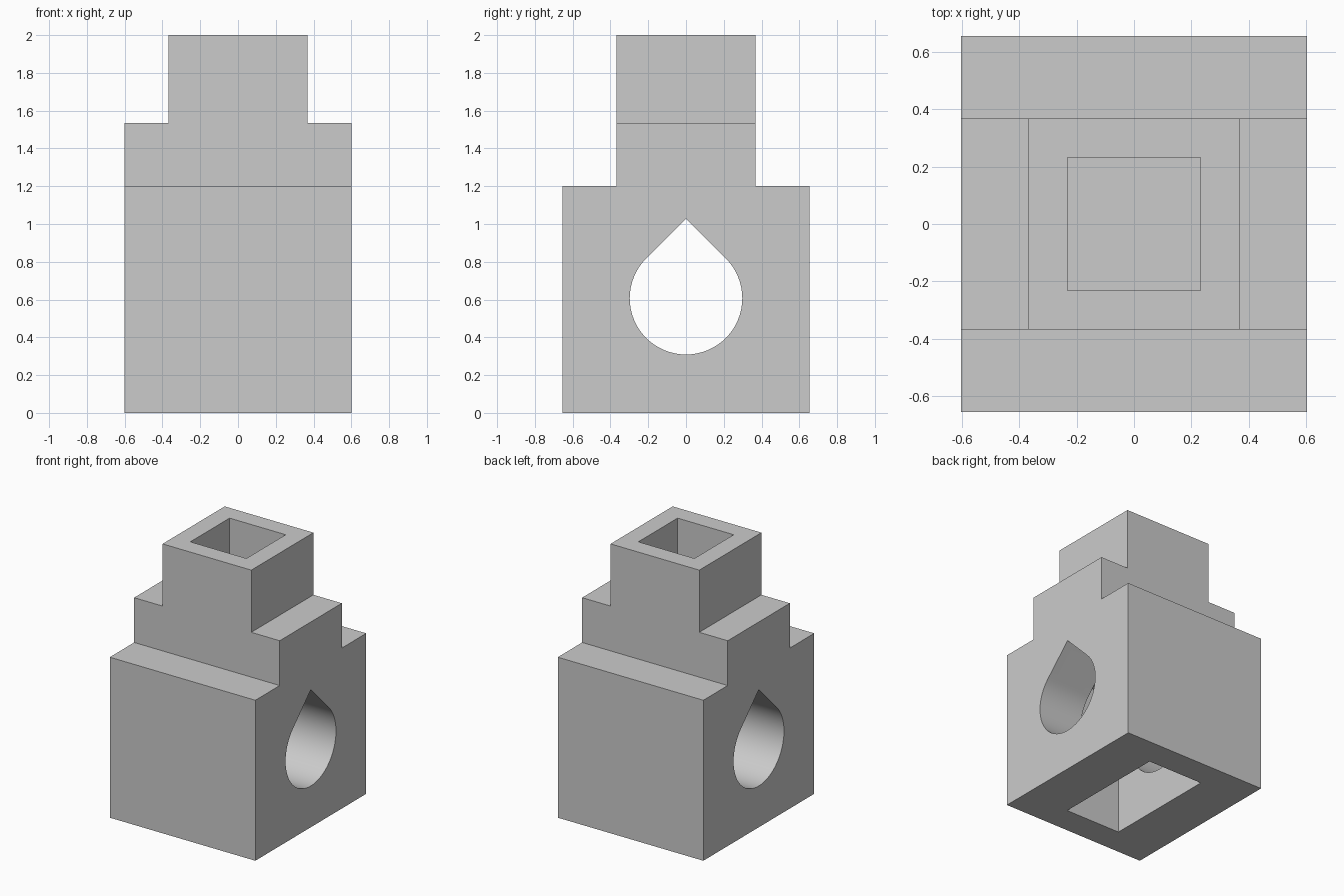
import bpy, bmesh, math

if "Cube" in bpy.data.objects:
    bpy.data.objects.remove(bpy.data.objects["Cube"], do_unlink=True)

grey = bpy.data.materials.new("plain grey")
grey.use_nodes = True
grey.diffuse_color = (0.6, 0.6, 0.6, 1)
grey.node_tree.nodes["Principled BSDF"].inputs["Base Color"].default_value = (0.6, 0.6, 0.6, 1)


def extrude_x(name, profile, half):
    """Solid with a (y, z) outline, running from -half to +half along x."""
    bm = bmesh.new()
    face = bm.faces.new([bm.verts.new((-half, y, z)) for y, z in profile])
    new = bmesh.ops.extrude_face_region(bm, geom=[face])["geom"]
    bmesh.ops.translate(bm, vec=(2 * half, 0, 0),
                        verts=[v for v in new if isinstance(v, bmesh.types.BMVert)])
    bmesh.ops.recalc_face_normals(bm, faces=bm.faces)
    mesh = bpy.data.meshes.new(name)
    bm.to_mesh(mesh)
    bm.free()
    mesh.materials.append(grey)
    obj = bpy.data.objects.new(name, mesh)
    bpy.context.collection.objects.link(obj)
    return obj


def box(name, hx, hy, z0, z1):
    return extrude_x(name, [(-hy, z0), (hy, z0), (hy, z1), (-hy, z1)], hx)


def combine(target, tool, operation):
    """Apply a boolean and discard the tool object."""
    bpy.context.view_layer.objects.active = target
    mod = target.modifiers.new(operation, 'BOOLEAN')
    mod.operation, mod.object, mod.solver = operation, tool, 'EXACT'
    bpy.ops.object.modifier_apply(modifier=mod.name)
    bpy.data.objects.remove(tool, do_unlink=True)


# Stepped block: wide base with a narrower ridge across it
base, ridge, neck = 0.655, 0.367, 0.367
block = extrude_x("stepped_block", [
    (-base, 0), (base, 0), (base, 1.2), (ridge, 1.2),
    (ridge, 1.535), (-ridge, 1.535), (-ridge, 1.2), (-base, 1.2)], 0.602)

# Square neck on top of the ridge
combine(block, box("neck", neck, ridge, 1.3, 2), 'UNION')

# Square socket from the top, oblong pocket from below
combine(block, box("top_socket", 0.232, 0.232, 1.2, 2.2), 'DIFFERENCE')
combine(block, box("bottom_pocket", 0.232, 0.445, -0.2, 1.06), 'DIFFERENCE')

# Teardrop bore through the sides: three-quarter circle closed by a point
r, cz, steps = 0.298, 0.607, 48
arc = [math.radians(135 + 270 * i / steps) for i in range(steps + 1)]
drop = [(r * math.cos(a), cz + r * math.sin(a)) for a in arc]
drop.append((0, cz + r * math.sqrt(2)))
combine(block, extrude_x("teardrop_bore", drop, 1), 'DIFFERENCE')

# Smooth bore, crisp edges
bpy.ops.object.select_all(action='DESELECT')
block.select_set(True)
bpy.context.view_layer.objects.active = block
bpy.ops.object.shade_smooth_by_angle(angle=math.radians(30))
